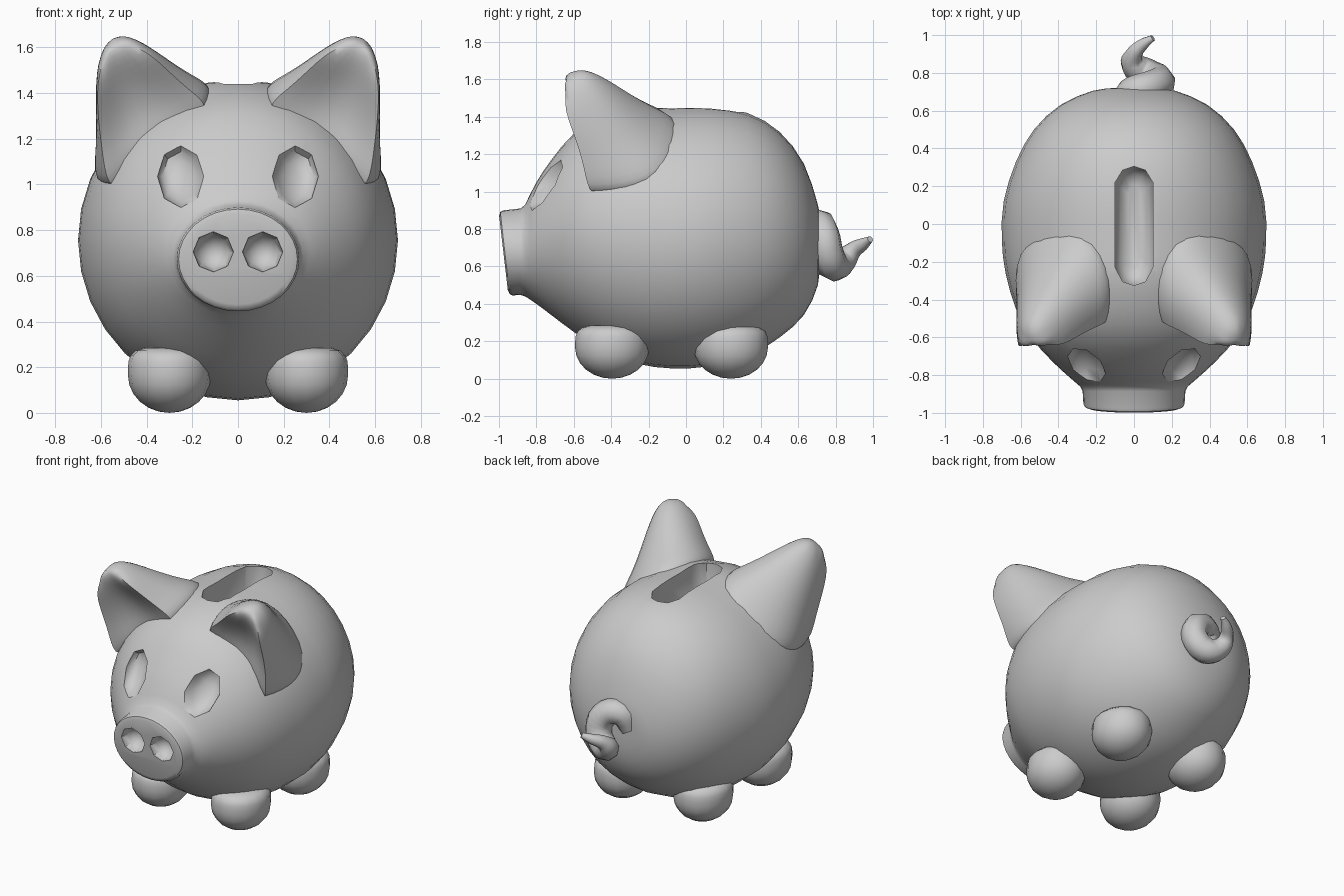
import bpy, bmesh
from math import sin, cos, pi, radians
from mathutils import Vector

if "Cube" in bpy.data.objects:
    bpy.data.objects.remove(bpy.data.objects["Cube"])


def loft(name, rings, apex=None, crease=()):
    """Skin a list of equal-length point rings; cap the ends."""
    bm = bmesh.new()
    cl = bm.edges.layers.float.new("crease_edge") if crease else None
    vs = [[bm.verts.new(p) for p in r] for r in rings]
    n = len(vs[0])
    for a, b in zip(vs, vs[1:]):
        for i in range(n):
            j = (i + 1) % n
            bm.faces.new((a[i], a[j], b[j], b[i]))
    bm.faces.new(vs[0])
    if apex:
        t = bm.verts.new(apex)
        for i in range(n):
            bm.faces.new((vs[-1][i], vs[-1][(i + 1) % n], t))
    else:
        bm.faces.new(vs[-1])
    for i in crease:
        for a, b in zip(vs, vs[1:]):
            bm.edges.get((a[i], b[i]))[cl] = 0.6
    bmesh.ops.recalc_face_normals(bm, faces=bm.faces)
    me = bpy.data.meshes.new(name)
    bm.to_mesh(me)
    bm.free()
    ob = bpy.data.objects.new(name, me)
    bpy.context.collection.objects.link(ob)
    return ob


def activate(ob):
    bpy.ops.object.select_all(action='DESELECT')
    ob.select_set(True)
    bpy.context.view_layer.objects.active = ob


def smooth(ob, angle=40):
    activate(ob)
    bpy.ops.object.shade_smooth_by_angle(angle=radians(angle))


def cut(ob, cutter):
    m = ob.modifiers.new("cut", 'BOOLEAN')
    m.operation = 'DIFFERENCE'
    m.solver = 'EXACT'
    m.object = cutter
    activate(ob)
    bpy.ops.object.modifier_apply(modifier=m.name)
    bpy.data.objects.remove(cutter)


# Body: elliptical sections along y (y, bottom, top, half width, tilt)
trunk = [
    (.72, .66, .84, .10, 0), (.705, .5, .93, .22, 0), (.63, .34, 1.15, .39, 0),
    (.50, .22, 1.32, .53, 0), (.33, .12, 1.42, .625, 0), (.12, .065, 1.455, .69, 0),
    (-.08, .055, 1.455, .70, 0), (-.26, .08, 1.455, .68, 0), (-.45, .15, 1.40, .625, 0),
    (-.60, .25, 1.31, .545, 0), (-.72, .34, 1.17, .44, 0), (-.80, .40, 1.05, .355, 0),
    (-.86, .44, .93, .285, 0)]
# Snout: short tilted disc with a rounded rim
snout = [(-.885, .448, .91, .272, 0), (-.952, .445, .9, .268, .025),
         (-.968, .453, .892, .26, .025), (-.976, .475, .87, .238, .023)]
sections = trunk[:1]
for i in range(len(trunk) - 1):  # add smooth in-between sections
    p0, p1, p2, p3 = (trunk[max(0, min(len(trunk) - 1, i + k))] for k in (-1, 0, 1, 2))
    sections += [tuple((9 * (b + c) - a - d) / 16 for a, b, c, d in zip(p0, p1, p2, p3)), p2]
N = 32
rings = []
for y, b, t, rx, tilt in sections + snout:
    zc, rz = (b + t) / 2, (t - b) / 2
    rings.append([(rx * cos(2 * pi * i / N), y - tilt * sin(2 * pi * i / N),
                   zc + rz * sin(2 * pi * i / N)) for i in range(N)])
body = loft("body", rings)


# Eye and nostril hollows: eight-sided bowls
def bowl(cx, cy, cz, rx, rz, levels, kx=0, kz=0):
    out = []
    for d, s in levels:
        ring = []
        for i in range(8):
            a = 2 * pi * i / 8 + pi / 2
            dx, dz = rx * s * cos(a), rz * s * sin(a)
            ring.append((cx + dx, cy + d + kx * dx + kz * dz, cz + dz))
        out.append(ring)
    return loft("bowl_cutter", out)


for s in (-1, 1):
    cut(body, bowl(s * .25, -.775, 1.035, .102, .136,
                   [(-.15, 1), (.03, 1), (.075, .8), (.1, .5), (.11, .2)], s * .5, .55))
    cut(body, bowl(s * .108, -.975, .705, .088, .088,
                   [(-.12, 1), (.01, 1), (.05, .8), (.075, .5), (.085, .2)]))

# Coin slot
half = [(.1, -.23), (.1, .22), (.06, .285), (0, .305), (-.06, .285),
        (-.1, .22), (-.1, -.23), (-.06, -.305), (0, -.325), (.06, -.305)]
cut(body, loft("slot_cutter", [[(x * s, -.01 + (y + .01) * (.6 + .4 * s), z) for x, y in half]
                               for z, s in ((1.6, 1), (1.2, 1), (1.14, .7), (1.12, .3))]))
smooth(body)

# Ears: wide cupped cones with a creased front rim, flared into the body
skirt = [(.11, -.52, 1.34), (.06, -.28, 1.45), (.21, .06, 1.42), (.58, .0, 1.14),
         (.67, -.23, .99), (.575, -.53, .98), (.39, -.48, 1.18)]
base = [(.13, -.51, 1.34), (.09, -.30, 1.44), (.24, -.03, 1.42), (.55, -.08, 1.19),
        (.64, -.27, 1.04), (.57, -.51, 1.03), (.40, -.46, 1.2)]
tip = [(.43, -.675, 1.615), (.44, -.56, 1.65), (.515, -.49, 1.66), (.59, -.50, 1.615),
       (.625, -.55, 1.54), (.615, -.685, 1.53), (.53, -.635, 1.55)]
root = Vector((.36, -.30, 1.0))
ear_rings = [[Vector(p).lerp(root, .35) for p in skirt], skirt]
for t in (.25, .62, 1):
    ring = [Vector(a).lerp(Vector(b), t) for a, b in zip(base, tip)]
    ring[6].y += .07 * sin(pi * t)
    ring[5].x += .025 * sin(pi * t)
    ear_rings.append(ring)
ears = loft("ears", ear_rings, apex=(.55, -.635, 1.65), crease=(0, 5))
ears.modifiers.new("mirror", 'MIRROR')
ears.modifiers.new("round", 'SUBSURF').levels = 2
ears.modifiers["round"].render_levels = 2
activate(ears)
for m in ("mirror", "round"):
    bpy.ops.object.modifier_apply(modifier=m)
smooth(ears, 50)

# Feet: rounded below, straight-sided where they run into the body
for label, y in (("front", -.395), ("back", .24)):
    for side, s in (("left", -1), ("right", 1)):
        bpy.ops.mesh.primitive_uv_sphere_add(segments=16, ring_count=12, radius=1,
                                             location=(s * .3, y, .165))
        foot = bpy.context.object
        foot.name = f"{label}_{side}_foot"
        for v in foot.data.vertices:
            if 0 < v.co.z < .999:
                k = (1 - v.co.z ** 4) ** .25 / (1 - v.co.z ** 2) ** .5
                v.co.x *= k
                v.co.y *= k
                v.co.z *= .75
            elif v.co.z > 0:
                v.co.z *= .75
        foot.scale = (.182, .198, .165)
        smooth(foot, 60)

# Curly tail: tapered tube
path = [(-.05, .67, .72, .07), (.0, .70, .815, .085), (.11, .735, .78, .085),
        (.125, .76, .66, .088), (.06, .795, .605, .086), (-.005, .85, .64, .068),
        (.0, .90, .69, .045), (.045, .95, .72, .033), (.10, .985, .745, .017)]
cu = bpy.data.curves.new("tail", 'CURVE')
cu.dimensions = '3D'
cu.bevel_depth = 1
cu.bevel_resolution = 2
cu.resolution_u = 4
cu.use_fill_caps = True
sp = cu.splines.new('BEZIER')
sp.bezier_points.add(len(path) - 1)
for p, (x, y, z, r) in zip(sp.bezier_points, path):
    p.co, p.radius = (x, y, z), r
    p.handle_left_type = p.handle_right_type = 'AUTO'
tail = bpy.data.objects.new("tail", cu)
bpy.context.collection.objects.link(tail)
activate(tail)
bpy.ops.object.convert(target='MESH')
smooth(bpy.context.object, 60)
